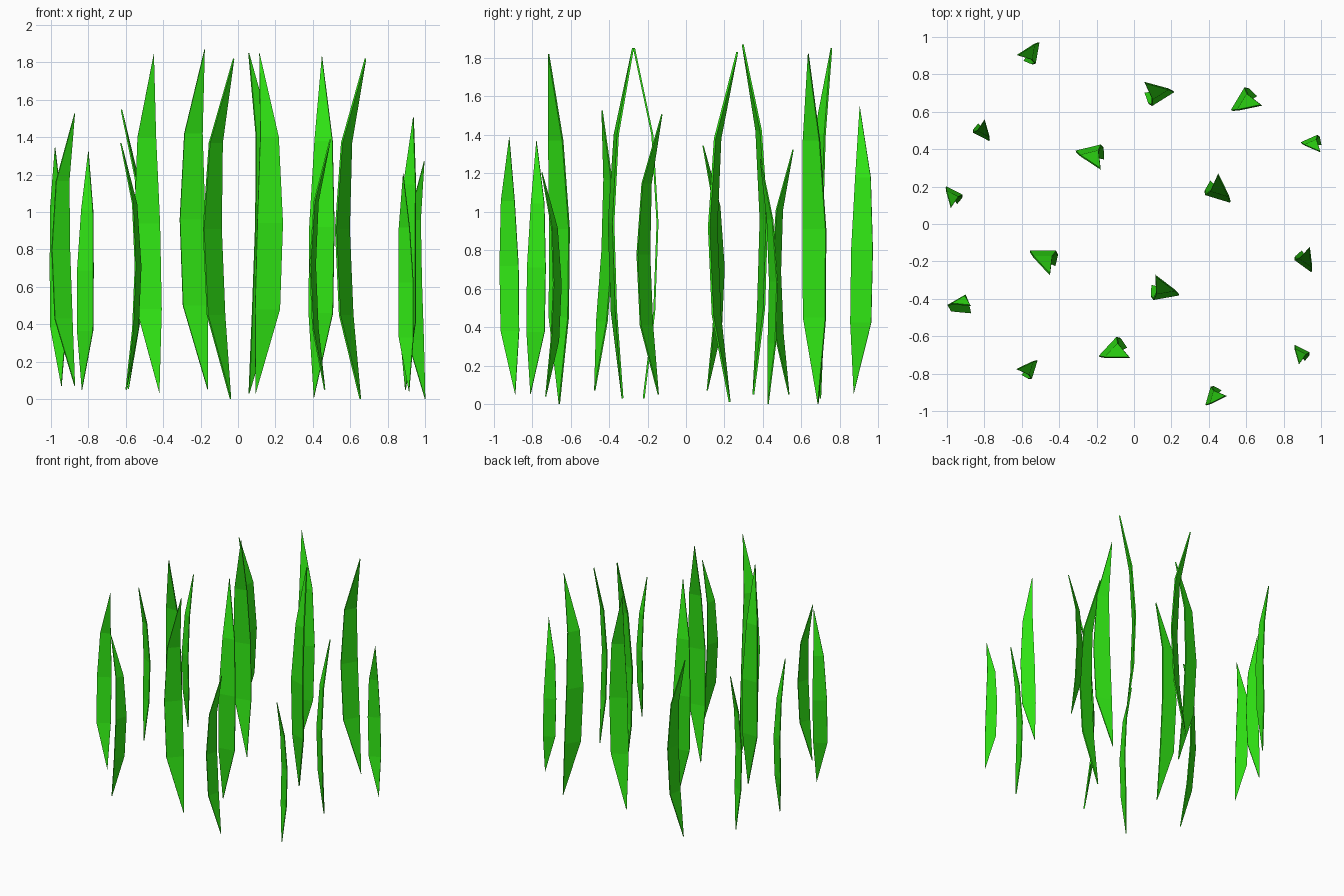
import bpy
from math import cos, sin, radians

green = bpy.data.materials.new("grass_green")
green.diffuse_color = (0.03, 0.8, 0.007, 1)

# Blade profile: left u, right u, sideways bend, height (relative to its middle)
RINGS = [(-0.060, 0.075, -0.017, 0.45),
         (-0.073, 0.066, 0.0, 0.91),
         (-0.055, 0.045, -0.027, 1.37)]
BASE = (0.0625, -0.072, 0.0)
TIP = (0.033, -0.122, 1.82)

# Each blade: middle x, middle y, ground offset, turn in degrees, scale, lean in y
BLADES = [
    (-0.52, 0.912, 0.055, 260, 0.82), (0.15, 0.67, 0.03, 212, 1.0),
    (0.56, 0.67, 0.00, 59, 1.0), (0.94, 0.455, 0.00, 24, 0.70),
    (-0.818, 0.47, 0.05, 153, 0.70), (-0.24, 0.405, 0.05, 14, 1.0),
    (0.445, 0.14, 0.01, 163, 1.0), (-0.96, 0.175, 0.07, -27, 0.70),
    (-0.4825, -0.148, 0.03, 0, 1.0), (-0.945, -0.407, 0.07, 30, 0.80, 0.058),
    (0.168, -0.39, 0.03, 190, 1.0), (0.902, -0.22, 0.05, 144, 0.80),
    (-0.135, -0.655, 0.00, 47, 1.0), (-0.535, -0.78, 0.05, 253, 0.725),
    (0.40, -0.917, 0.05, 74, 0.735), (0.90, -0.67, 0.04, -27, 0.64)]


def grass_blade(i, x, y, z, turn, s, lean=0.0):
    pts = [BASE]
    for left, right, bend, h in RINGS:
        pts += [(left, bend, h), (right, bend, h)]
    pts.append(TIP)
    c, n = cos(radians(turn)), sin(radians(turn))
    verts = [(x + s * (u * c - v * n),
              y + s * (u * n + v * c + lean * (h - 0.91)),
              z + s * h) for u, v, h in pts]
    faces = [(0, 2, 1), (1, 2, 4, 3), (3, 4, 6, 5), (5, 6, 7)]
    mesh = bpy.data.meshes.new(f"grass_blade_{i}")
    mesh.from_pydata(verts, [], faces)
    mesh.materials.append(green)
    blade = bpy.data.objects.new(f"grass_blade_{i}", mesh)
    bpy.context.collection.objects.link(blade)
    # Thin leaf thickness
    solid = blade.modifiers.new("thickness", 'SOLIDIFY')
    solid.thickness = 0.01 * s
    solid.offset = 0


for i, blade in enumerate(BLADES, 1):
    grass_blade(i, *blade)
